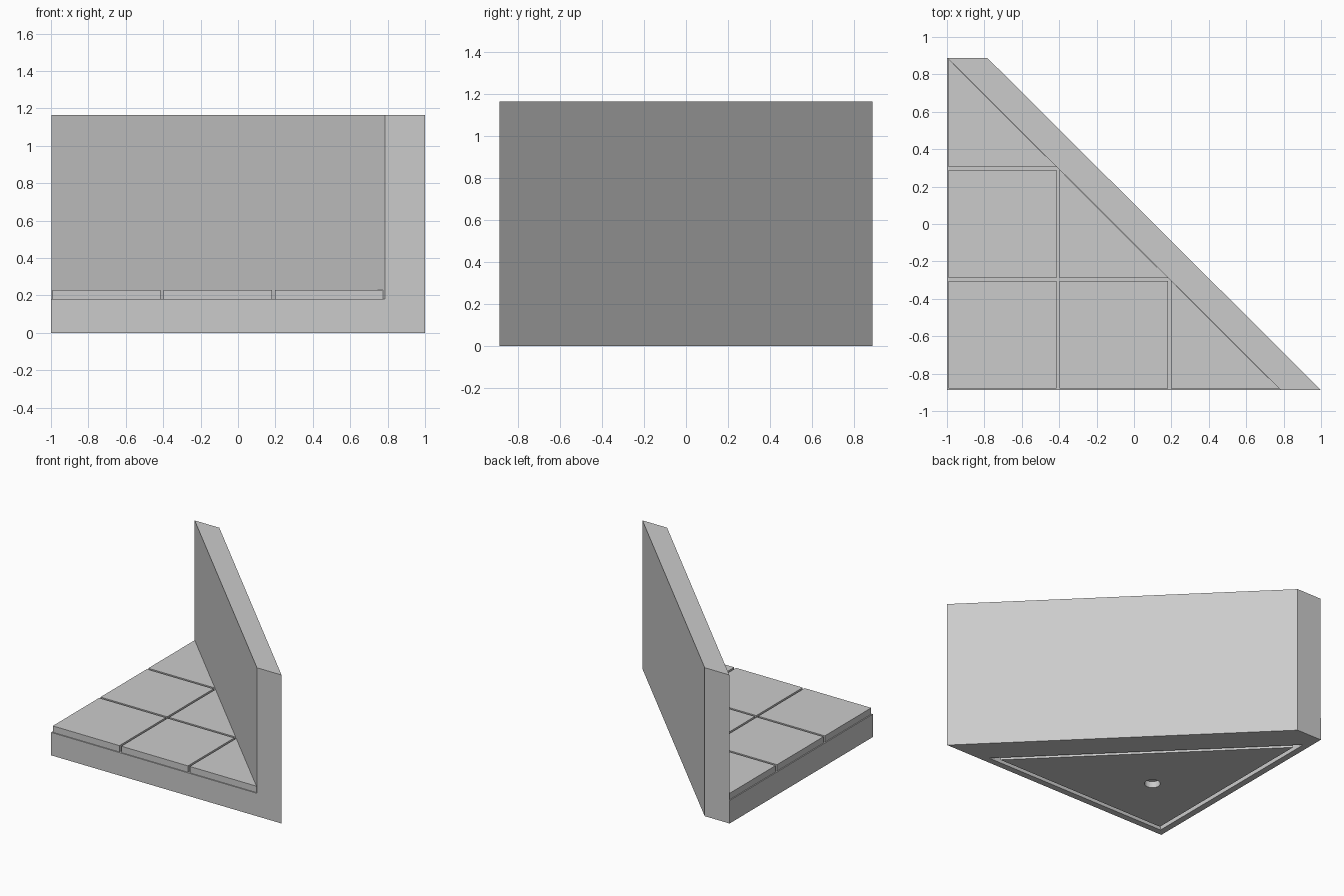
import bpy, bmesh, math

if "Cube" in bpy.data.objects:
    bpy.data.objects.remove(bpy.data.objects["Cube"], do_unlink=True)

HALF_Y = 0.888               # half depth
LEG_X, LEG_Y = 1.784, 1.776  # floor triangle legs
HEIGHT = 1.165
FLOOR = 0.18
TILE_TOP = 0.23
GAP = 0.0165                 # joint between tiles
CX, CY = -1.0, -HALF_Y       # right-angle corner

stone = bpy.data.materials.new("grey stone")
stone.use_nodes = True
stone.diffuse_color = (0.6, 0.6, 0.6, 1)
bsdf = next(n for n in stone.node_tree.nodes if n.type == 'BSDF_PRINCIPLED')
bsdf.inputs["Base Color"].default_value = stone.diffuse_color
bsdf.inputs["Roughness"].default_value = 0.8


def prism(name, outline, z0, z1):
    """Extrude a flat outline from z0 to z1."""
    bm = bmesh.new()
    face = bm.faces.new([bm.verts.new((x, y, z0)) for x, y in outline])
    new = bmesh.ops.extrude_face_region(bm, geom=[face])["geom"]
    for v in new:
        if isinstance(v, bmesh.types.BMVert):
            v.co.z = z1
    bmesh.ops.recalc_face_normals(bm, faces=bm.faces)
    mesh = bpy.data.meshes.new(name)
    bm.to_mesh(mesh)
    bm.free()
    mesh.materials.append(stone)
    obj = bpy.data.objects.new(name, mesh)
    bpy.context.collection.objects.link(obj)
    return obj


def cut(target, cutter):
    """Subtract the cutter and remove it."""
    mod = target.modifiers.new("cut", 'BOOLEAN')
    mod.operation = 'DIFFERENCE'
    mod.solver = 'EXACT'
    mod.object = cutter
    bpy.context.view_layer.objects.active = target
    bpy.ops.object.modifier_apply(modifier=mod.name)
    bpy.data.objects.remove(cutter, do_unlink=True)


def floor_triangle(side, slant):
    """Floor triangle moved inward by side on its legs, by slant on the wall side."""
    x, y = CX + side, CY + side
    shrink = 2 * side + math.sqrt(2) * slant
    leg_x, leg_y = LEG_X * (1 - shrink / LEG_Y), LEG_Y - shrink
    return [(x, y), (x + leg_x, y), (x, y + leg_y)]


# Base and diagonal wall in one block; the room is cut away above the floor
body = prism("base_and_wall",
             [(CX, CY), (1, CY), (1 - LEG_X, HALF_Y), (CX, HALF_Y)], 0, HEIGHT)
cut(body, prism("room_cutter", floor_triangle(-0.5, 0), FLOOR, HEIGHT + 1))

# Triangular groove under the base
ring = prism("groove_cutter", floor_triangle(0.05, 0.06), -0.1, 0.06)
cut(ring, prism("groove_core", floor_triangle(0.083, 0.09), -0.2, 0.2))
cut(body, ring)

# Round recess under the base, at the triangle's incentre
off = LEG_Y * (1 - math.sqrt(0.5))
circle = [(CX + off + 0.057 * math.cos(math.tau * i / 32),
           CY + off + 0.057 * math.sin(math.tau * i / 32)) for i in range(32)]
cut(body, prism("recess_cutter", circle, -0.1, 0.05))

# Floor tiles: full squares, halved along the wall
pitch_x, pitch_y = LEG_X / 3, LEG_Y / 3
for i in range(3):
    for j in range(3 - i):
        x0, y0 = CX + i * pitch_x + GAP / 2, CY + j * pitch_y + GAP / 2
        x1, y1 = x0 + pitch_x - GAP, y0 + pitch_y - GAP
        corners = [(x0, y0), (x1, y0), (x1, y1), (x0, y1)]
        if i + j == 2:
            corners.pop(2)
        prism(f"floor_tile_{i}_{j}", corners, FLOOR, TILE_TOP)
